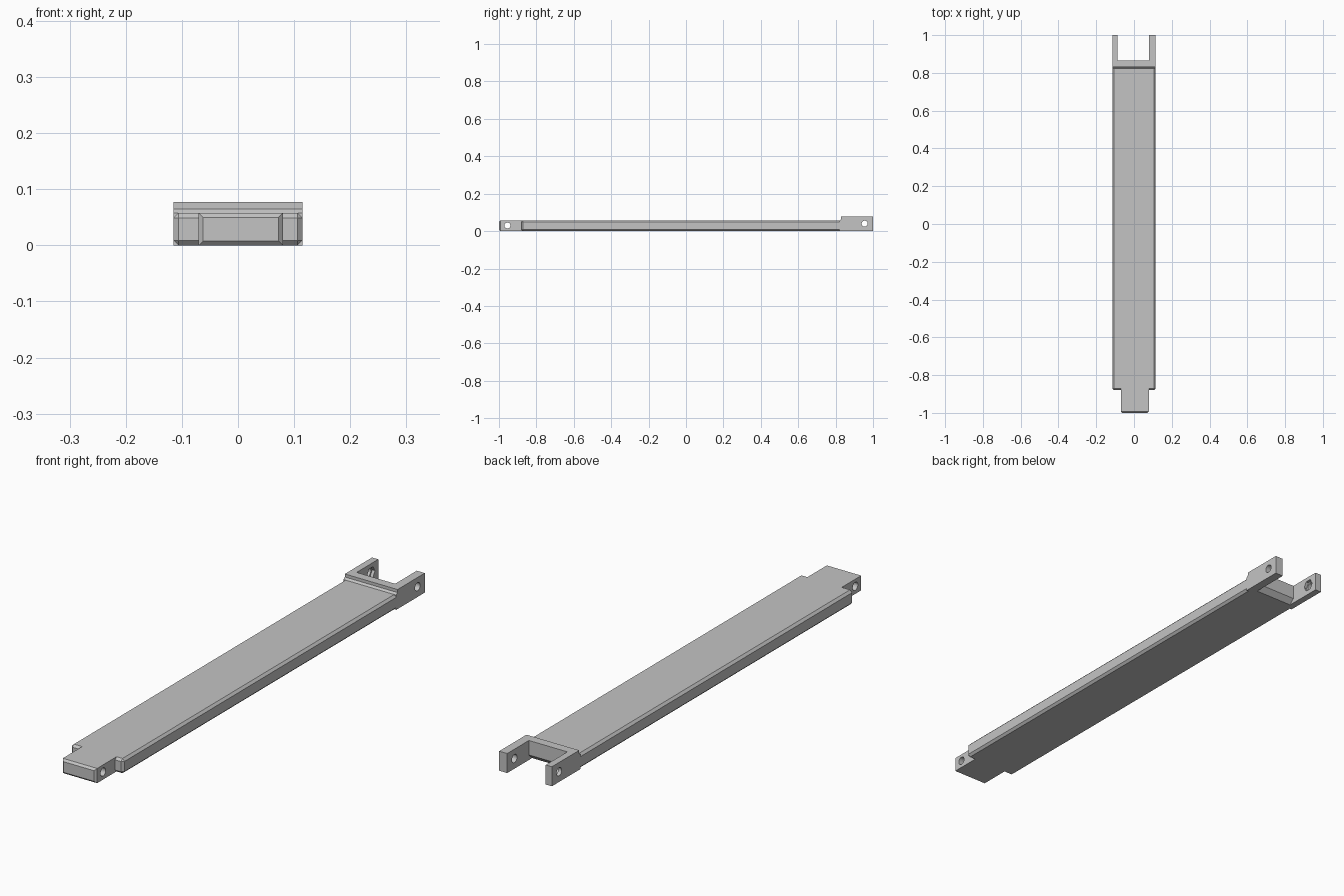
import bpy, bmesh, math
from mathutils import Matrix

cube = bpy.data.objects.get("Cube")
if cube:
    bpy.data.objects.remove(cube, do_unlink=True)

grey = bpy.data.materials.new("plain_grey")
grey.use_nodes = True
grey.diffuse_color = (0.55, 0.55, 0.55, 1)
grey.node_tree.nodes["Principled BSDF"].inputs["Base Color"].default_value = (0.55, 0.55, 0.55, 1)


def make(name, bm):
    bmesh.ops.recalc_face_normals(bm, faces=bm.faces)
    mesh = bpy.data.meshes.new(name)
    bm.to_mesh(mesh)
    bm.free()
    mesh.materials.append(grey)
    obj = bpy.data.objects.new(name, mesh)
    bpy.context.collection.objects.link(obj)
    return obj


def box(name, lo, hi, chamfer=0, rule=None):
    """Box between two corners; edges whose ends satisfy the rule are chamfered."""
    bm = bmesh.new()
    bmesh.ops.create_cube(bm, size=1)
    for v in bm.verts:
        v.co = [a + (c + 0.5) * (b - a) for a, b, c in zip(lo, hi, v.co)]
    if chamfer:
        edges = [e for e in bm.edges if rule(*(v.co for v in e.verts))]
        bmesh.ops.bevel(bm, geom=edges, offset=chamfer, segments=1,
                        profile=0.5, affect='EDGES')
    return make(name, bm)


def prism(name, profile, x0, x1):
    """Side profile of (y, z) points carried from x0 to x1."""
    bm = bmesh.new()
    face = bm.faces.new([bm.verts.new((x0, y, z)) for y, z in profile])
    ext = bmesh.ops.extrude_face_region(bm, geom=[face])
    verts = [g for g in ext["geom"] if isinstance(g, bmesh.types.BMVert)]
    bmesh.ops.translate(bm, verts=verts, vec=(x1 - x0, 0, 0))
    return make(name, bm)


def pin(name, x0, x1, y, z, radius, sides):
    """Cutter lying along x."""
    bm = bmesh.new()
    bmesh.ops.create_cone(bm, cap_ends=True, segments=sides, radius1=radius,
                          radius2=radius, depth=x1 - x0)
    bm.transform(Matrix.Translation(((x0 + x1) / 2, y, z)) @ Matrix.Rotation(math.pi / 2, 4, 'Y'))
    obj = make(name, bm)
    obj.hide_render = True
    return obj


def combine(target, tool, operation):
    mod = target.modifiers.new(operation.lower(), 'BOOLEAN')
    mod.operation, mod.solver, mod.object = operation, 'EXACT', tool
    bpy.context.view_layer.objects.active = target
    bpy.ops.object.modifier_apply(modifier=mod.name)
    bpy.data.objects.remove(tool, do_unlink=True)


HALF, TOP, FORK_TOP = 0.115, 0.058, 0.077
GAP_L, GAP_R = 0.08, -0.088
BAR_Y, INNER_Y = 0.83, 0.865

# Long plank, chamfered everywhere except where it meets the fork
plank = box("plank", (-HALF, -0.88, 0), (HALF, BAR_Y, TOP), 0.009,
            lambda a, b: a.y < 0 or b.y < 0)

# Narrow tongue at the front with a chamfered end
tongue = box("tongue", (-0.07, -1, 0), (0.08, -0.85, TOP), 0.008,
             lambda a, b: a.y < -0.9 and b.y < -0.9)
combine(plank, tongue, 'UNION')
combine(plank, pin("tongue_hole", -0.2, 0.2, -0.955, 0.03, 0.016, 24), 'DIFFERENCE')

# Raised fork at the back, with a small slope down to the plank
fork = prism("fork", [(BAR_Y - 0.008, 0), (1, 0), (1, FORK_TOP), (BAR_Y, FORK_TOP),
                      (BAR_Y, 0.065), (BAR_Y - 0.008, TOP)], -HALF, HALF)
# Gap between the prongs, widening under the crossbar
gap = prism("gap", [(INNER_Y - 0.02, -0.02), (INNER_Y - 0.02, 0), (INNER_Y, 0.02),
                    (INNER_Y, 0.1), (1.1, 0.1), (1.1, -0.02)], GAP_R, GAP_L)
combine(fork, gap, 'DIFFERENCE')
combine(fork, pin("fork_hole", -0.2, 0.2, 0.955, 0.04, 0.016, 24), 'DIFFERENCE')
# Hexagonal recess on the inside of the right prong
combine(fork, pin("recess", GAP_R - 0.012, GAP_R + 0.02, 0.955, 0.04, 0.024, 6), 'DIFFERENCE')
